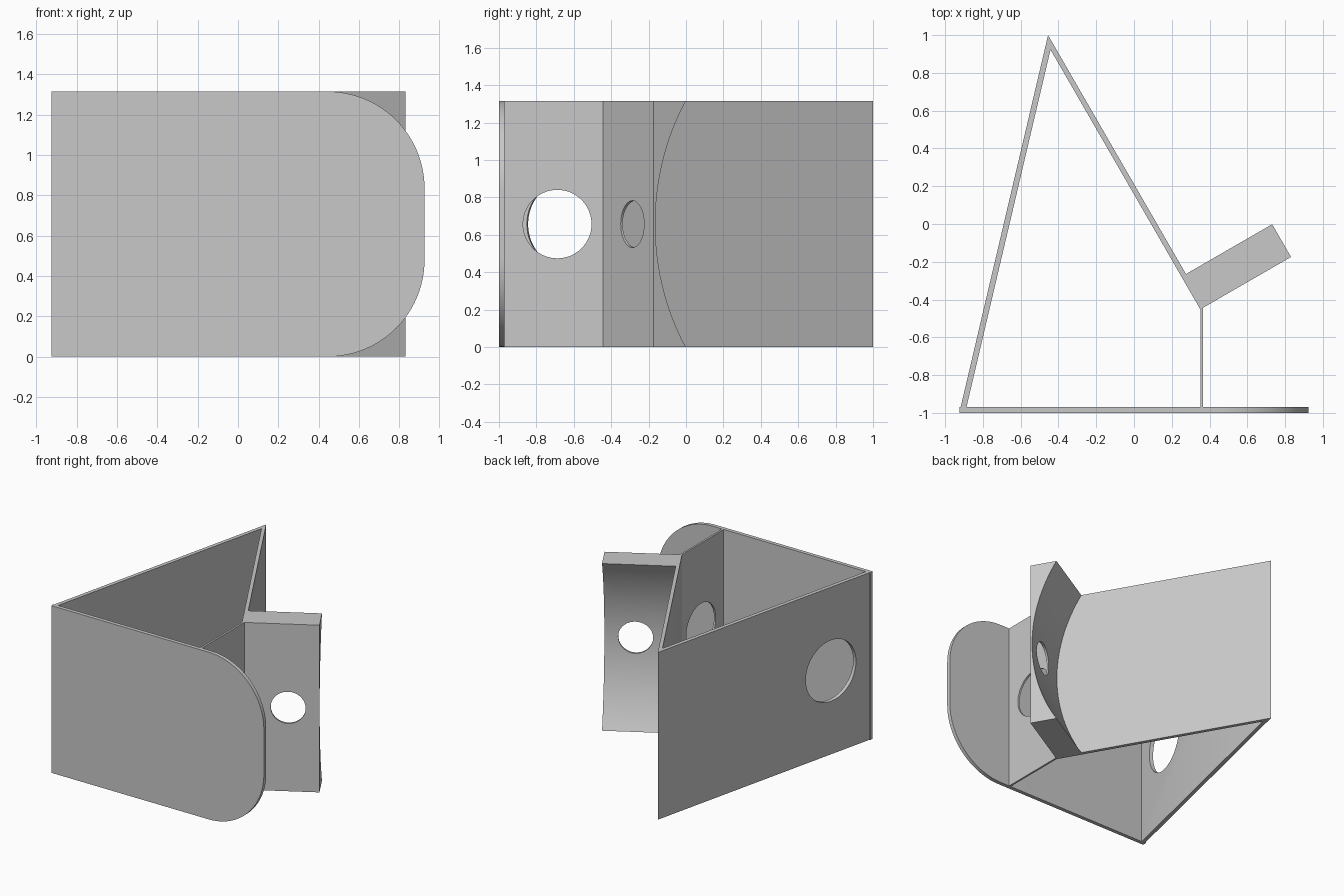
import bpy, bmesh, math
from mathutils import Vector

cube = bpy.data.objects.get("Cube")
if cube:
    bpy.data.objects.remove(cube, do_unlink=True)

H = 1.315          # overall height
MID = H / 2
X, Y, Z = Vector((1, 0, 0)), Vector((0, 1, 0)), Vector((0, 0, 1))

grey = bpy.data.materials.new("plain grey")
grey.use_nodes = True
grey.diffuse_color = (0.58, 0.58, 0.58, 1)
grey.node_tree.nodes["Principled BSDF"].inputs["Base Color"].default_value = grey.diffuse_color


def prism(name, points, u, v, sweep, origin=(0, 0, 0)):
    """Extrude a flat outline, given in the u, v plane, along the sweep vector."""
    bm = bmesh.new()
    base = Vector(origin)
    face = bm.faces.new([bm.verts.new(base + u * a + v * b) for a, b in points])
    top = bmesh.ops.extrude_face_region(bm, geom=[face])["geom"]
    bmesh.ops.translate(bm, vec=sweep, verts=[g for g in top if isinstance(g, bmesh.types.BMVert)])
    bmesh.ops.recalc_face_normals(bm, faces=bm.faces[:])
    mesh = bpy.data.meshes.new(name)
    bm.to_mesh(mesh)
    bm.free()
    mesh.materials.append(grey)
    obj = bpy.data.objects.new(name, mesh)
    bpy.context.collection.objects.link(obj)
    return obj


def activate(obj):
    bpy.ops.object.select_all(action='DESELECT')
    obj.select_set(True)
    bpy.context.view_layer.objects.active = obj


def drill(obj, centre, axis, radius):
    """Cut a round hole through a part."""
    bpy.ops.mesh.primitive_cylinder_add(vertices=64, radius=radius, depth=0.6, location=centre,
                                        rotation=axis.to_track_quat('Z', 'Y').to_euler())
    cutter = bpy.context.object
    cutter.hide_render = True
    cutter.data.materials.append(grey)
    activate(obj)
    mod = obj.modifiers.new("hole", 'BOOLEAN')
    mod.operation, mod.solver, mod.object = 'DIFFERENCE', 'EXACT', cutter
    bpy.ops.object.modifier_apply(modifier=mod.name)
    bpy.data.objects.remove(cutter, do_unlink=True)


# Front plate with two rounded corners on one end
R = 0.48
arc = [(math.cos(a), math.sin(a)) for a in (math.pi / 2 * i / 24 for i in range(25))]
cx = 0.925 - R
outline = [(-0.925, H), (-0.925, 0)]
outline += [(cx + R * c, R - R * s) for c, s in reversed(arc)]
outline += [(cx + R * c, H - R + R * s) for c, s in arc]
front_plate = prism("front_plate", outline, X, Z, Y * 0.03, (0, -1, 0))

# Slanted side wall with a large hole
apex, inner_apex = (-0.455, 1), (-0.442, 0.923)
side_wall = prism("side_wall", [(-0.918, -0.97), apex, inner_apex, (-0.887, -0.97)], X, Y, Z * H)
along = Vector((0.47, 2, 0)).normalized()
drill(side_wall, Vector((-0.925, -1, MID)) + along * 0.40, Vector((along.y, -along.x, 0)), 0.24)

# Back wall, running down to the block
back_wall = prism("back_wall", [apex, (0.375, -0.438), (0.351, -0.452), inner_apex], X, Y, Z * H)

# Thin inner wall with a hole
inner_wall = prism("inner_wall", [(0.351, -0.97), (0.366, -0.97), (0.366, -0.443), (0.351, -0.452)],
                   X, Y, Z * H)
drill(inner_wall, Vector((0.358, -0.688, MID)), X, 0.183)

# Block with a concave back and a small hole
out = Vector((math.cos(math.pi / 6), 0.5, 0))
back = Vector((-0.5, out.x, 0))
depth, thin = 0.2, 0.012
sag = depth - thin
curve_r = (MID ** 2 + sag ** 2) / (2 * sag)
steps = 48
profile = [(0, H), (0, 0)]
for i in range(steps + 1):
    z = H * i / steps
    profile.append((thin + curve_r - math.sqrt(curve_r ** 2 - (z - MID) ** 2), z))
corner = Vector((0.375, -0.438, 0))
block = prism("concave_block", profile, back, Z, out * 0.527, corner)
drill(block, corner + out * 0.303 + Z * MID, back, 0.125)

for part in (front_plate, side_wall, back_wall, inner_wall, block):
    activate(part)
    bpy.ops.object.shade_smooth_by_angle(angle=math.radians(30))
